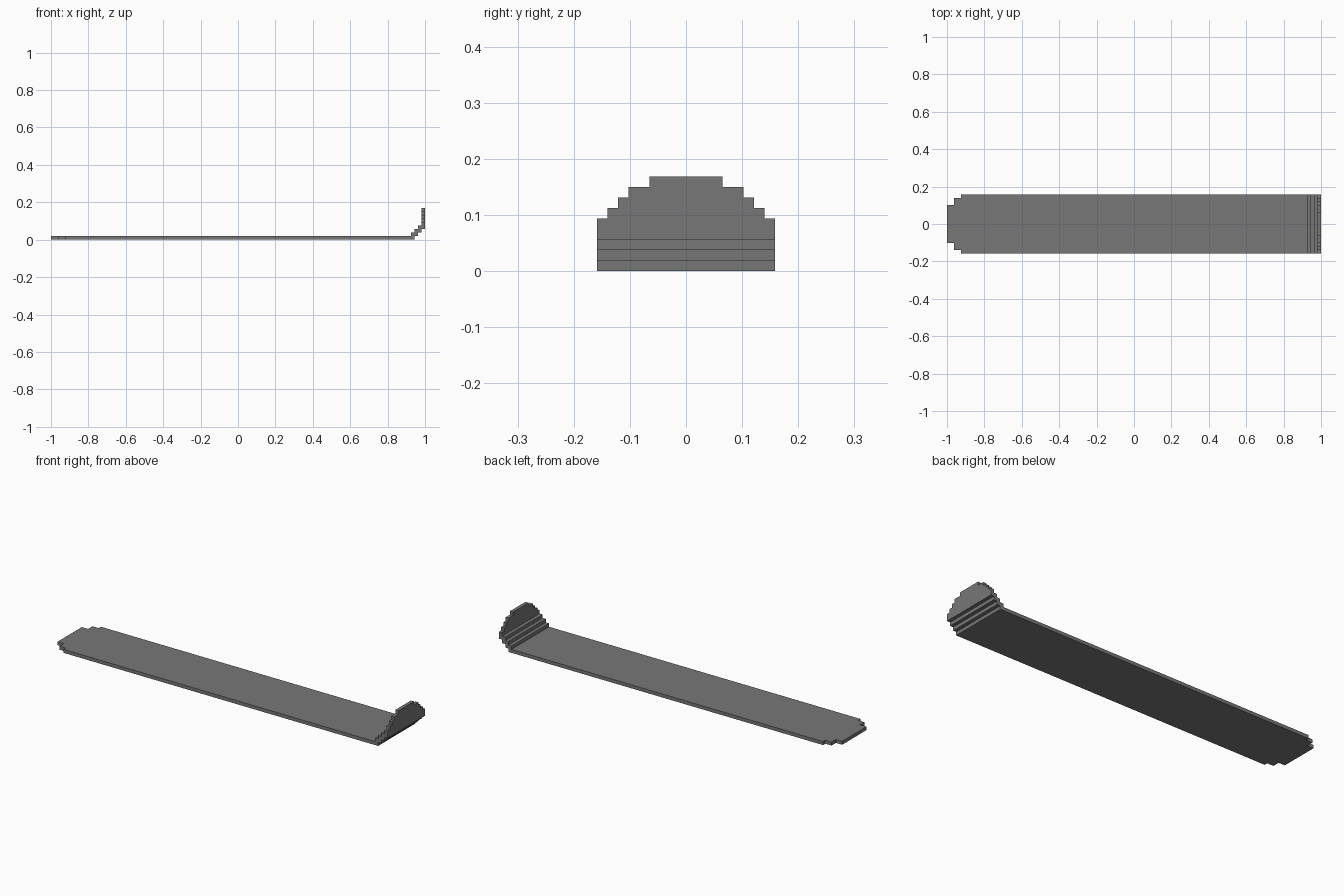
import bpy, bmesh
from mathutils import Vector

if "Cube" in bpy.data.objects:
    bpy.data.objects.remove(bpy.data.objects["Cube"])

U = 2 / 107            # one block unit; the model is 107 units long
HALF = 8.5 * U         # half of the full width

grey = bpy.data.materials.new("dark grey")
grey.diffuse_color = (0.185, 0.185, 0.185, 1)
grey.use_nodes = True
grey.node_tree.nodes["Principled BSDF"].inputs["Base Color"].default_value = grey.diffuse_color


def prism(name, points, push):
    """Closed outline extruded along a vector."""
    bm = bmesh.new()
    face = bm.faces.new([bm.verts.new(p) for p in points])
    out = bmesh.ops.extrude_face_region(bm, geom=[face])
    moved = [g for g in out["geom"] if isinstance(g, bmesh.types.BMVert)]
    bmesh.ops.translate(bm, verts=moved, vec=Vector(push))
    bmesh.ops.recalc_face_normals(bm, faces=bm.faces)
    mesh = bpy.data.meshes.new(name)
    bm.to_mesh(mesh)
    bm.free()
    mesh.materials.append(grey)
    ob = bpy.data.objects.new(name, mesh)
    bpy.context.collection.objects.link(ob)
    return ob


def mirrored(side):
    """Half outline (width, along) completed with its mirror image."""
    return side + [(-w, a) for w, a in reversed(side)]


# long flat board with a stepped, narrowing end
end = mirrored([(HALF, 1 - 3 * U), (HALF, -1 + 4 * U), (7.5 * U, -1 + 4 * U),
                (7.5 * U, -1 + 2 * U), (5.5 * U, -1 + 2 * U), (5.5 * U, -1)])
prism("board", [(x, y, 0) for y, x in end], (0, 0, U))

# three overlapping steps that curl up at the other end
left, right = [], []
for i in range(3):
    x0 = 1 - (4 - i) * U
    for z in ((i + 1) * U, (i + 2) * U):
        left.append((x0, -HALF, z))
        right.append((x0 + 2 * U, -HALF, z))
prism("curled_steps", right + left[::-1], (0, 2 * HALF, 0))

# upright end plate with a stepped round top
side = [(HALF, 4 * U), (HALF, 5 * U)]
for z, w in ((5, 7.5), (6, 6.5), (7, 5.5), (8, 3.5)):
    side += [(w * U, z * U), (w * U, (z + 1) * U)]
prism("end_plate", [(1 - U, y, z) for y, z in mirrored(side)], (U, 0, 0))
